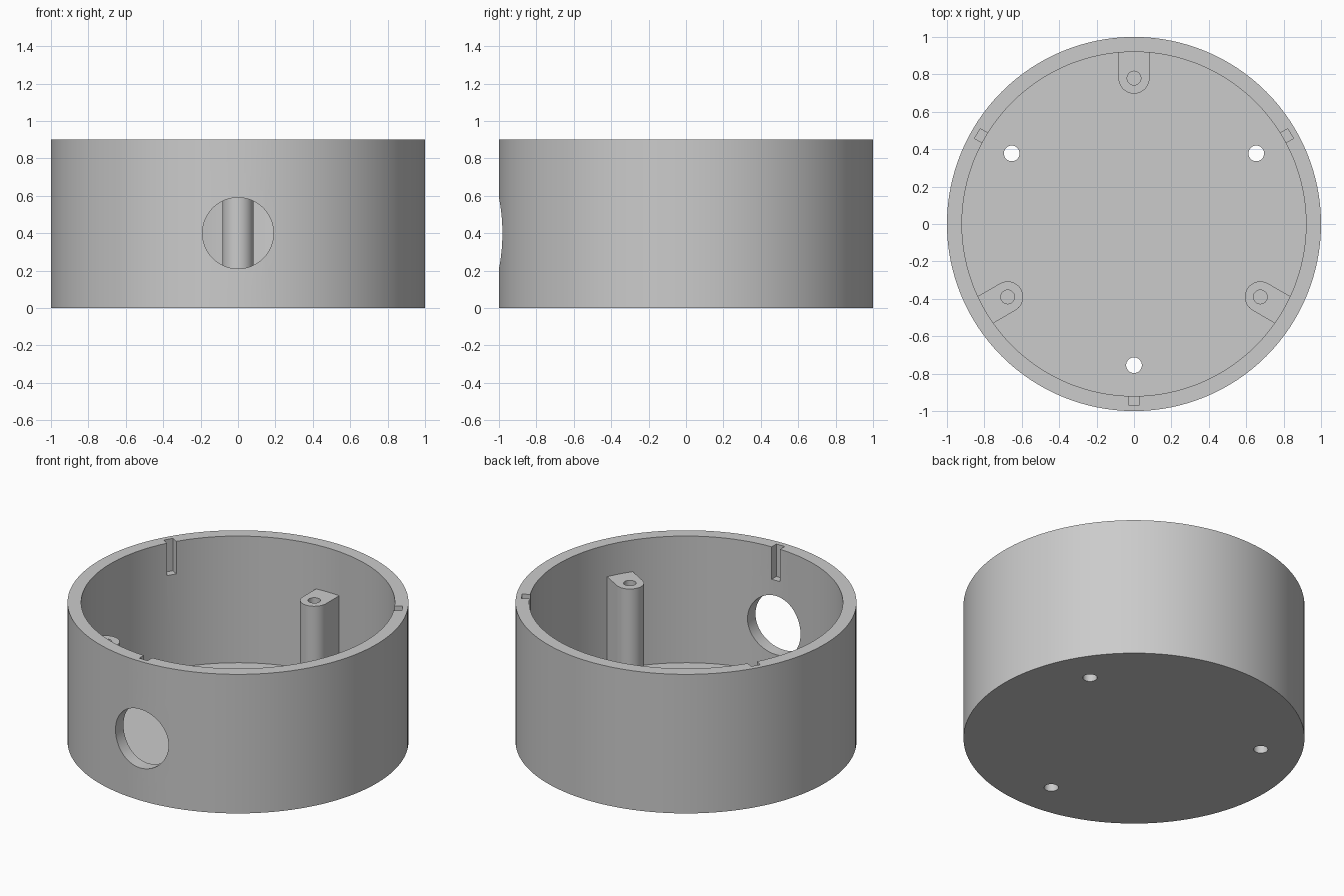
import bpy, math
from mathutils import Matrix

cube = bpy.data.objects.get("Cube")
if cube:
    bpy.data.objects.remove(cube, do_unlink=True)

HEIGHT, OUTER, INNER, FLOOR = 0.9, 1.0, 0.92, 0.08

grey = bpy.data.materials.new("plain grey")
grey.use_nodes = True
colour = (0.6, 0.6, 0.6, 1)
grey.diffuse_color = colour
grey.node_tree.nodes["Principled BSDF"].inputs["Base Color"].default_value = colour


def finish(name):
    ob = bpy.context.object
    ob.name = name
    ob.data.materials.append(grey)
    return ob


def cylinder(name, radius, z0, z1, xy=(0, 0), sides=32):
    bpy.ops.mesh.primitive_cylinder_add(vertices=sides, radius=radius, depth=z1 - z0,
                                        location=(*xy, (z0 + z1) / 2))
    return finish(name)


def block(name, size, location):
    bpy.ops.mesh.primitive_cube_add(size=1, location=location)
    ob = finish(name)
    ob.data.transform(Matrix.Diagonal((*size, 1)))
    return ob


def combine(target, tool, operation):
    # Apply one boolean, then discard the tool
    mod = target.modifiers.new("boolean", "BOOLEAN")
    mod.operation, mod.solver, mod.object = operation, "EXACT", tool
    bpy.context.view_layer.objects.active = target
    bpy.ops.object.modifier_apply(modifier=mod.name)
    bpy.data.objects.remove(tool, do_unlink=True)


def polar(radius, degrees):
    a = math.radians(degrees)
    return radius * math.cos(a), radius * math.sin(a)


def smooth(ob):
    bpy.ops.object.select_all(action="DESELECT")
    ob.select_set(True)
    bpy.context.view_layer.objects.active = ob
    bpy.ops.object.shade_smooth_by_angle(angle=math.radians(30))


# Round cup with a solid floor
cup = cylinder("round_housing", OUTER, 0, HEIGHT, sides=128)
combine(cup, cylinder("cavity", INNER, FLOOR, HEIGHT + 0.1, sides=128), "DIFFERENCE")

# Cable opening through the front wall
opening = cylinder("opening_cutter", 0.19, -0.2, 0.2, sides=64)
opening.rotation_euler.x = math.pi / 2
opening.location = (0, -0.95, 0.4)
combine(cup, opening, "DIFFERENCE")

# Three floor holes and three rim slots
for angle in (30, 150, 270):
    combine(cup, cylinder("hole_cutter", 0.042, -0.1, 0.2, polar(0.755, angle)), "DIFFERENCE")
    slot = block("slot_cutter", (0.13, 0.06, 0.31), (*polar(0.902, angle), 0.845))
    slot.rotation_euler.z = math.radians(angle)
    combine(cup, slot, "DIFFERENCE")
smooth(cup)

# Screw posts with a round nose, each running back into the wall
for name, angle, top in (("back_post", 90, 0.615), ("right_post", 210, 0.615),
                         ("left_post", 330, 0.695)):
    low = FLOOR - 0.02
    post = block(name, (0.17, 0.166, top - low), (*polar(0.865, angle), (top + low) / 2))
    post.rotation_euler.z = math.radians(angle)
    centre = polar(0.78, angle)
    combine(post, cylinder("nose", 0.083, low, top, centre), "UNION")
    combine(post, cylinder("screw_hole", 0.037, 0.25, top + 0.1, centre, 24), "DIFFERENCE")
    smooth(post)
